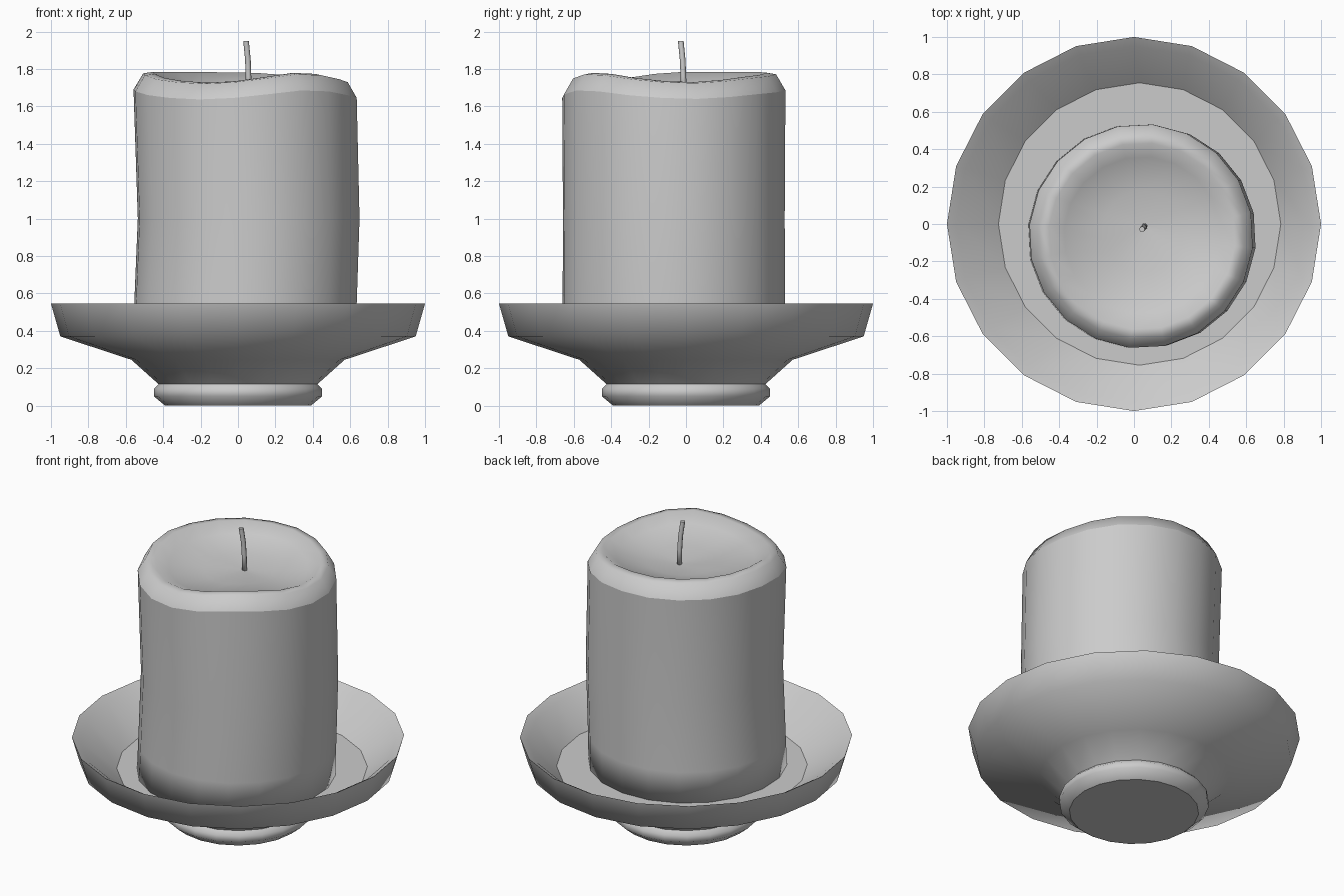
import bpy, bmesh, math

if "Cube" in bpy.data.objects:
    bpy.data.objects.remove(bpy.data.objects["Cube"])

N = 20


def loft(name, rings, phase=0.0, sharp=(), cap_start=True, cap_end=True, n=N):
    """Stack rings (radius, z, cx, cy, z offsets or None) into a smooth-shaded skin."""
    bm = bmesh.new()
    loops = []
    for r, z, cx, cy, wave in rings:
        loop = []
        for k in range(n):
            a = phase + 2 * math.pi * k / n
            dz = wave[k] if wave else 0
            loop.append(bm.verts.new((cx + r * math.cos(a), cy + r * math.sin(a), z + dz)))
        loops.append(loop)
    for lo, hi in zip(loops, loops[1:]):
        for k in range(n):
            j = (k + 1) % n
            bm.faces.new((lo[k], lo[j], hi[j], hi[k]))
    if cap_start:
        bm.faces.new(loops[0][::-1])
    if cap_end:
        bm.faces.new(loops[-1])
    for f in bm.faces:
        f.smooth = True
    for i in sharp:
        for k in range(n):
            bm.edges.get((loops[i][k], loops[i][(k + 1) % n])).smooth = False
    mesh = bpy.data.meshes.new(name)
    bm.to_mesh(mesh)
    bm.free()
    obj = bpy.data.objects.new(name, mesh)
    bpy.context.collection.objects.link(obj)
    return obj


# Footed dish, floor slightly off centre
dish = [(0.39, 0.0), (0.45, 0.05), (0.45, 0.09), (0.425, 0.115), (0.57, 0.245),
        (0.95, 0.37), (1.0, 0.545), (0.95, 0.515)]
rings = [(r, z, 0, 0, None) for r, z in dish] + [(0.755, 0.345, 0.03, 0.0, None)]
loft("dish", rings, sharp=(0, 3, 6, 8))

# Candle with a slumped, wavy rim and a shallow melt pool
wave = [-.02, -.025, -.015, 0, .01, .02, .022, .025, .025, .025,
        .025, .015, -.005, -.02, -.028, -.02, 0, .02, .015, -.005]


def scaled(s):
    return [w * s for w in wave]


cy = -0.065
candle = [(0.6, 0.345, 0.033, cy, None), (0.598, 0.545, 0.04, cy, None),
          (0.596, 1.0, 0.057, cy, None), (0.6, 1.665, 0.038, cy, wave),
          (0.55, 1.75, 0.04, cy, scaled(1.05)), (0.5, 1.757, 0.042, cy, scaled(1.1)),
          (0.42, 1.715, 0.045, -0.06, scaled(0.7)), (0.22, 1.68, 0.05, -0.04, scaled(0.3)),
          (0.02, 1.67, 0.055, -0.015, None)]
loft("candle", candle, phase=math.radians(-6), sharp=(3,))

# Curved wick
wick = [(0.016, 1.65, 0.057, -0.012, None), (0.015, 1.76, 0.056, -0.014, None),
        (0.015, 1.85, 0.053, -0.018, None), (0.015, 1.95, 0.043, -0.028, None)]
loft("wick", wick, sharp=(3,), n=8)
